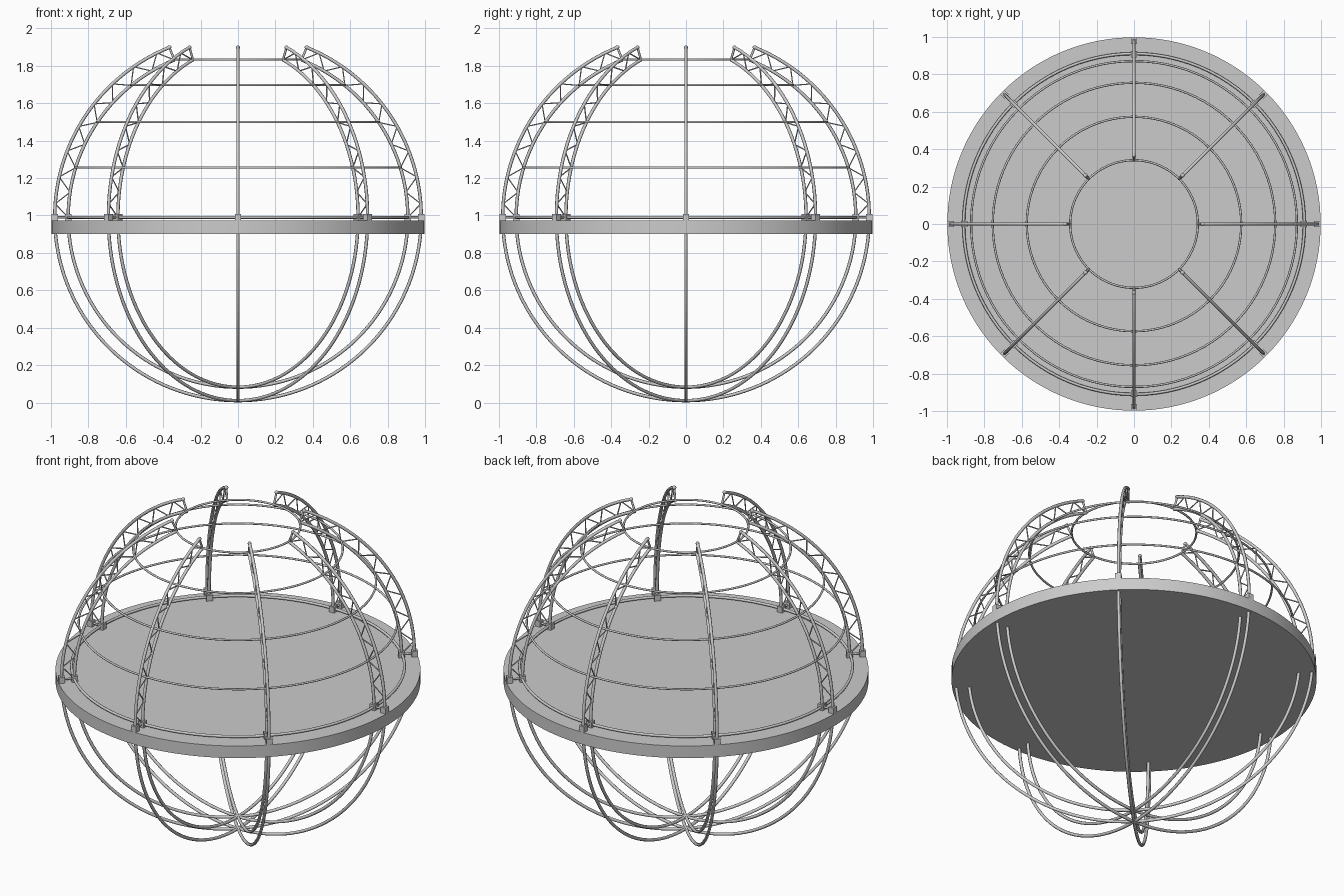
import bpy, math
from mathutils import Vector

if "Cube" in bpy.data.objects:
    bpy.data.objects.remove(bpy.data.objects["Cube"])

CZ = 0.99                 # height of the sphere centre
RO, RI = 0.98, 0.908      # outer and inner rib radii
END = 68                  # elevation where the ribs stop
BAYS = 16                 # zigzag half-steps per truss


def polar(r, elev, turn):
    """Point on a sphere of radius r around the centre, angles in degrees."""
    e, t = math.radians(elev), math.radians(turn)
    return Vector((r * math.cos(e) * math.cos(t),
                   r * math.cos(e) * math.sin(t),
                   CZ + r * math.sin(e)))


def tube(name, paths, radius, closed=False, res=2):
    """Round tubes along point paths, turned into one mesh."""
    cu = bpy.data.curves.new(name, 'CURVE')
    cu.dimensions = '3D'
    cu.bevel_depth = radius
    cu.bevel_resolution = res
    cu.use_fill_caps = True
    for pts in paths:
        sp = cu.splines.new('POLY')
        sp.points.add(len(pts) - 1)
        for p, co in zip(sp.points, pts):
            p.co = (*co, 1)
        sp.use_cyclic_u = closed
    ob = bpy.data.objects.new(name, cu)
    bpy.context.collection.objects.link(ob)
    bpy.ops.object.select_all(action='DESELECT')
    ob.select_set(True)
    bpy.context.view_layer.objects.active = ob
    bpy.ops.object.convert(target='MESH')
    bpy.ops.object.shade_smooth_by_angle(angle=math.radians(50))
    return bpy.context.object


# Floor disc
bpy.ops.mesh.primitive_cylinder_add(vertices=128, radius=0.998, depth=0.073,
                                    location=(0, 0, 0.9365))
bpy.context.object.name = "floor_disc"
bpy.ops.object.shade_smooth_by_angle(angle=math.radians(30))

# Long ribs: each runs from one top end, under the base, to the opposite top end
for label, r in (("outer", RO), ("inner", RI)):
    for k in range(4):
        n = 120
        pts = [polar(r, END - (180 + 2 * END) * i / n, k * 45) for i in range(n + 1)]
        tube(f"{label}_rib_{k + 1}", [pts], 0.009)

# Horizontal rings joining the inner ribs
for i in range(5):
    pts = [polar(RI + 0.003, END / 4 * i, t * 3.75) for t in range(96)]
    tube(f"ring_{i + 1}", [pts], 0.008 if i == 0 else 0.006, closed=True)

# Trusses: lacing, end struts, tips and feet at every 45 degrees
for k in range(8):
    a = k * 45
    lacing = []
    for i in range(BAYS):
        r0, r1 = (RI, RO) if i % 2 == 0 else (RO, RI)
        lacing.append([polar(r0, END * i / BAYS, a),
                       polar(r1, END * (i + 1) / BAYS, a)])
    tube(f"truss_lacing_{k + 1}", lacing, 0.0035, res=1)
    tube(f"truss_end_struts_{k + 1}",
         [[polar(RI, e, a), polar(RO, e, a)] for e in (0, END)], 0.006)

    bpy.ops.mesh.primitive_uv_sphere_add(segments=12, ring_count=8, radius=0.011,
                                         location=polar(RO, END, a))
    bpy.context.object.name = f"rib_tip_{k + 1}"
    bpy.ops.object.shade_smooth()

    for label, r in (("outer", RO), ("inner", RI)):
        loc = polar(r, 0, a)
        bpy.ops.mesh.primitive_cube_add(size=1, location=loc,
                                        rotation=(0, 0, math.radians(a)))
        foot = bpy.context.object
        foot.name = f"{label}_foot_{k + 1}"
        foot.scale = (0.034, 0.034, 0.036)
